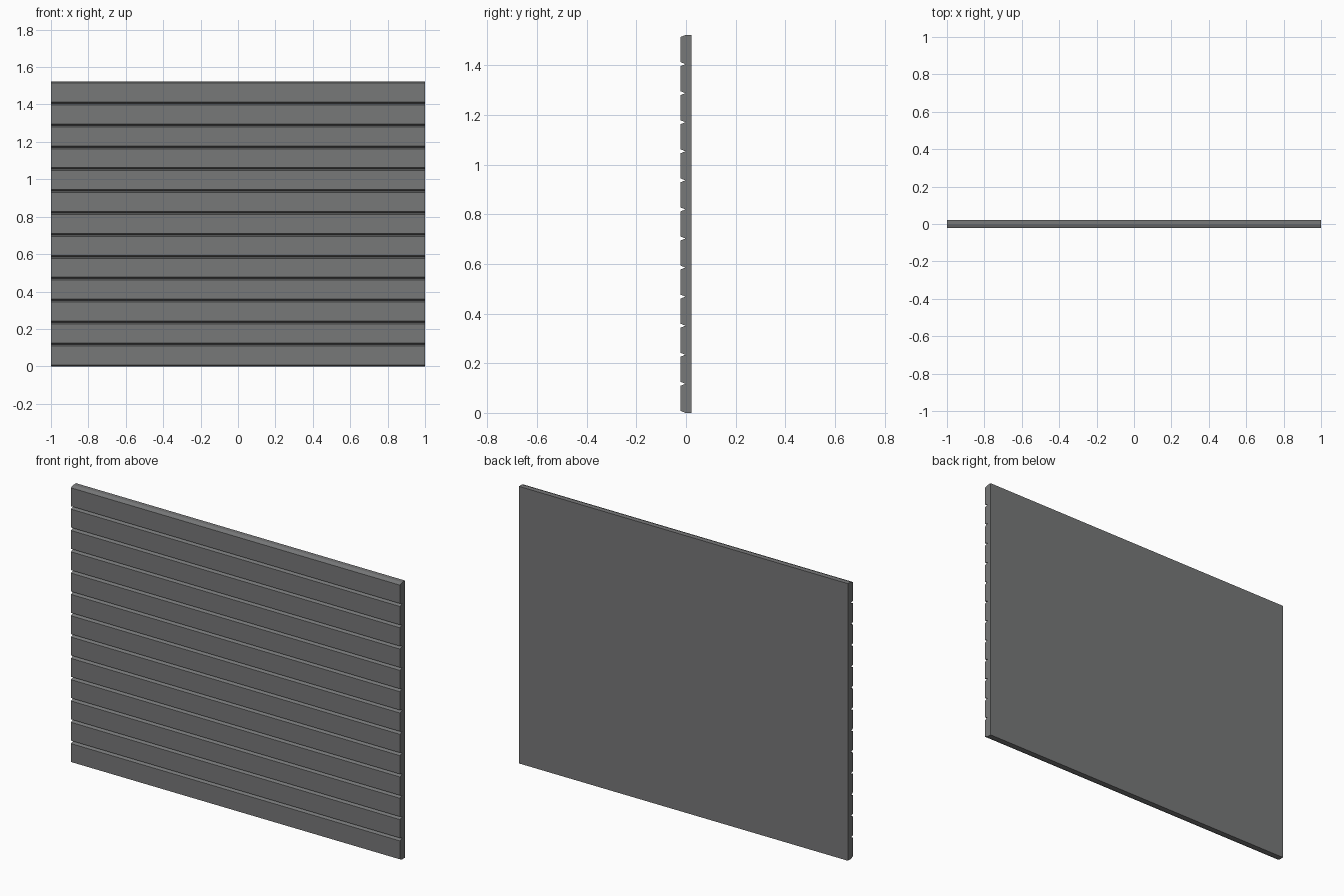
import bpy, bmesh

if "Cube" in bpy.data.objects:
    bpy.data.objects.remove(bpy.data.objects["Cube"])

BOARDS = 13
PITCH = 0.1171          # board height
HALF_W = 1.0
FRONT, BACK = -0.0225, 0.0225
GROOVE_Y = -0.002       # depth reached by the V grooves
CHAMFER = 0.008

grey = bpy.data.materials.new("anthracite grey")
grey.diffuse_color = (0.185, 0.188, 0.19, 1)
grey.use_nodes = True
grey.node_tree.nodes["Principled BSDF"].inputs["Base Color"].default_value = grey.diffuse_color

# Side profile: flat back, front stepped into chamfered boards
profile = [(BACK, 0.0), (BACK, BOARDS * PITCH)]
for i in reversed(range(BOARDS)):
    z0, z1 = i * PITCH, (i + 1) * PITCH
    profile += [(GROOVE_Y, z1), (FRONT, z1 - CHAMFER), (FRONT, z0 + CHAMFER)]
profile.append((GROOVE_Y, 0.0))

# Extrude the profile along the panel width
bm = bmesh.new()
end = bm.faces.new([bm.verts.new((-HALF_W, y, z)) for y, z in profile])
ext = bmesh.ops.extrude_face_region(bm, geom=[end], use_keep_orig=True)
moved = [v for v in ext["geom"] if isinstance(v, bmesh.types.BMVert)]
bmesh.ops.translate(bm, verts=moved, vec=(2 * HALF_W, 0, 0))
bmesh.ops.recalc_face_normals(bm, faces=bm.faces)

mesh = bpy.data.meshes.new("grooved_panel")
bm.to_mesh(mesh)
bm.free()
mesh.materials.append(grey)
panel = bpy.data.objects.new("grooved_panel", mesh)
bpy.context.collection.objects.link(panel)
